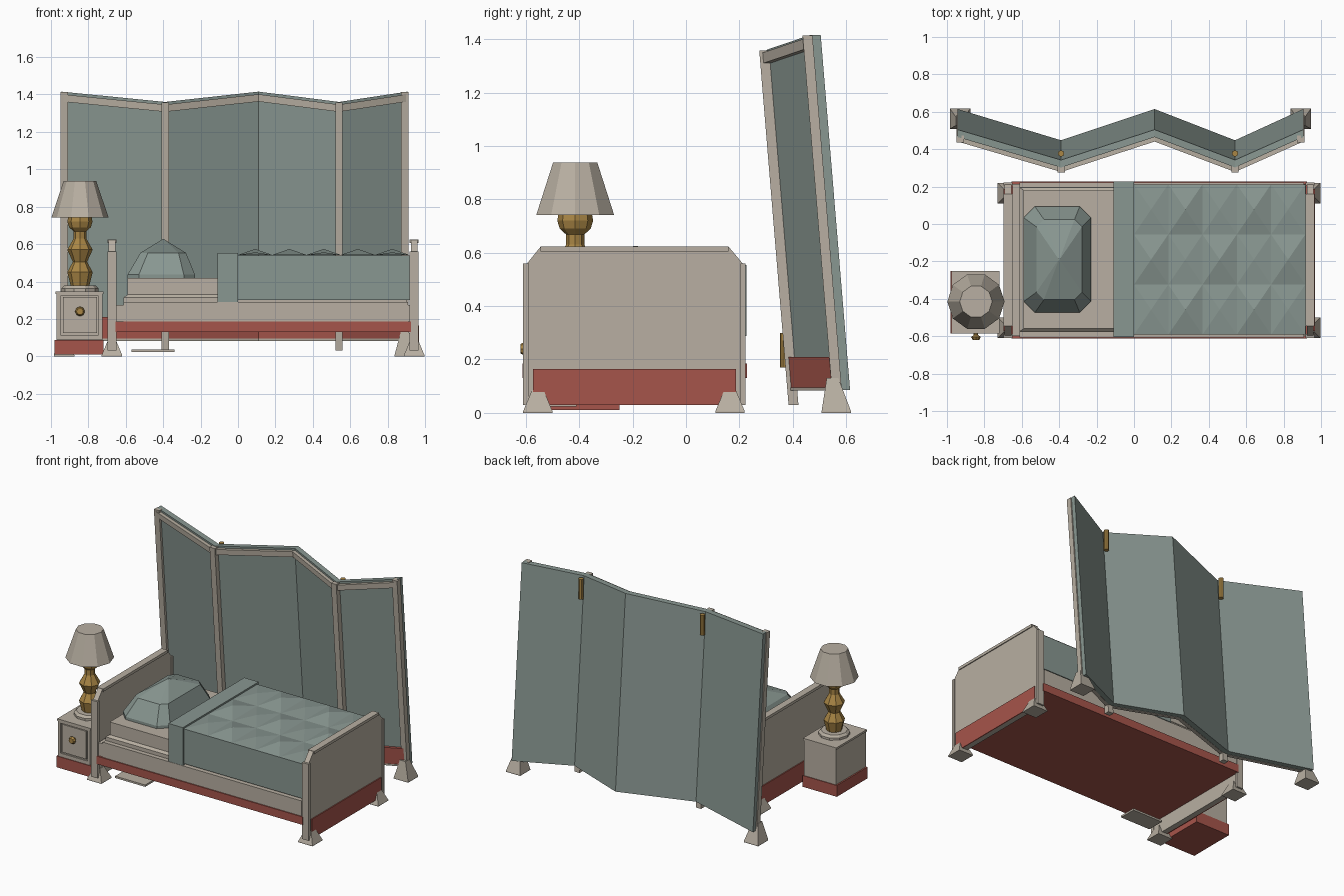
import bpy
import bmesh
from math import cos, sin, pi

cube = bpy.data.objects.get("Cube")
if cube:
    bpy.data.objects.remove(cube)


def material(name, red, green, blue):
    mat = bpy.data.materials.new(name)
    mat.use_nodes = True
    colour = (red, green, blue, 1)
    mat.diffuse_color = colour
    mat.node_tree.nodes["Principled BSDF"].inputs["Base Color"].default_value = colour
    return mat


painted_wood = material("warm grey wood", .48, .43, .36)
fabric = material("sage teal fabric", .25, .31, .285)
trim = material("brick red trim", .38, .09, .07)
brass = material("aged brass", .40, .24, .06)


def build(name, verts, faces, mat):
    """Make a flat-shaded mesh object with outward normals."""
    mesh = bpy.data.meshes.new(name)
    mesh.from_pydata(verts, [], faces)
    bm = bmesh.new()
    bm.from_mesh(mesh)
    bmesh.ops.recalc_face_normals(bm, faces=bm.faces)
    bm.to_mesh(mesh)
    bm.free()
    mesh.materials.append(mat)
    obj = bpy.data.objects.new(name, mesh)
    bpy.context.collection.objects.link(obj)
    return obj


def loft(name, rings, mat):
    """Skin a stack of equal-sized rings and cap both ends."""
    count = len(rings[0])
    verts = [point for ring in rings for point in ring]
    faces = [list(range(count)), list(range(len(verts) - count, len(verts)))]
    for level in range(len(rings) - 1):
        low = level * count
        for i in range(count):
            j = (i + 1) % count
            faces.append([low + i, low + j, low + count + j, low + count + i])
    return build(name, verts, faces, mat)


def rectangle(xs, ys, z):
    return [(xs[0], ys[0], z), (xs[1], ys[0], z), (xs[1], ys[1], z), (xs[0], ys[1], z)]


def box(name, xs, ys, zs, mat):
    return loft(name, [rectangle(xs, ys, z) for z in zs], mat)


def lathe(name, x, y, profile, sides, mat):
    angles = [2 * pi * i / sides for i in range(sides)]
    return loft(name, [[(x + r * cos(a), y + r * sin(a), z) for a in angles]
                       for r, z in profile], mat)


def foot(name, x, y, height, shift=0):
    rings = []
    for half, z, dy in ((.055, 0, 0), (.055, .006, 0), (.022, height, shift)):
        rings.append(rectangle((x - half, x + half), (y + dy - half, y + dy + half), z))
    loft(name, rings, painted_wood)


# Bed ends: chamfered boards with side posts, a top cap, red bands and feet
def bed_end(name, x, outward):
    def span(a, b):
        return sorted((x + outward * a, x + outward * b))
    outline = [(-.595, .03), (-.595, .56), (-.545, .622), (.16, .622), (.212, .56), (.212, .03)]
    loft(name, [[(px, y, z) for y, z in outline] for px in span(-.018, .018)], painted_wood)
    box(name + "_cap", span(-.024, .024), (-.545, .16), (.605, .624), painted_wood)
    box(name + "_band", span(.018, .025), (-.573, .188), (.03, .165), trim)
    for side, y0, y1 in (("front", -.61, -.588), ("back", .205, .222)):
        box(f"{name}_{side}_post", span(-.024, .024), (y0, y1), (.03, .56), painted_wood)
    for side, y in (("front", -.555), ("back", .165)):
        foot(f"{name}_{side}_foot", x, y, .085)


bed_end("headboard", -.674, -1)
bed_end("footboard", .942, 1)

# Bed base and mattress
box("bed_base", (-.655, .924), (-.613, .228), (.13, .185), trim)
box("bed_box", (-.612, .91), (-.606, .221), (.185, .29), painted_wood)
box("bed_ledge", (-.65, .92), (-.6, .215), (.185, .275), painted_wood)
loft("mattress", [rectangle((-.612, .9), (-.575, .195), .29),
                  rectangle((-.612, .9), (-.575, .195), .315),
                  rectangle((-.59, .9), (-.56, .18), .33),
                  rectangle((-.59, .9), (-.56, .18), .418)], painted_wood)
box("bed_step", (-.57, -.34), (-.53, -.41), (.024, .037), painted_wood)

# Quilt: draped box with a tufted top, tufts alternating tall and low
box("quilt_drape", (-.02, .916), (-.592, .212), (.3, .54), fabric)
box("quilt_fold", (-.11, 0), (-.604, .226), (.288, .553), fabric)
columns, rows = 10, 6
tufts = []
for i in range(columns + 1):
    for j in range(rows + 1):
        raised = .002
        if i % 2 and j % 2:
            raised = .034 if (i + j) % 4 == 0 else .016
        tufts.append((.916 * i / columns, -.592 + .804 * j / rows, .54 + raised))
cells = []
for i in range(columns):
    for j in range(rows):
        a = i * (rows + 1) + j
        b, c, d = a + rows + 1, a + rows + 2, a + 1
        # Split each cell along the diagonal through its raised corner
        cells += [(a, b, d), (b, c, d)] if (i + j) % 2 else [(a, b, c), (a, c, d)]
build("quilt_tufting", tufts, cells, fabric)


# Pillow: chamfered rings closing to a peak
def pillow_ring(cx, cy, hx, hy, cut, z):
    corners = [(hx, hy - cut), (hx - cut, hy), (cut - hx, hy), (-hx, hy - cut),
               (-hx, cut - hy), (cut - hx, -hy), (hx - cut, -hy), (hx, cut - hy)]
    return [(cx + x, cy + y, z) for x, y in corners]


loft("pillow", [pillow_ring(-.41, -.19, .18, .284, .06, .418),
                pillow_ring(-.41, -.19, .18, .284, .06, .437),
                pillow_ring(-.4, -.19, .122, .215, .04, .553),
                pillow_ring(-.4, -.19, .004, .004, .001, .626)], fabric)

# Nightstand with a framed drawer
box("nightstand_base", (-.98, -.718), (-.585, -.25), (.01, .088), trim)
box("nightstand_body", (-.97, -.725), (-.575, -.255), (.088, .34), painted_wood)
box("nightstand_top", (-.975, -.72), (-.585, -.25), (.333, .347), painted_wood)
box("drawer_front", (-.936, -.754), (-.584, -.57), (.125, .318), painted_wood)
for label, xs, zs in (("left", (-.745, -.725), (.09, .333)), ("right", (-.97, -.95), (.09, .333)),
                      ("top", (-.95, -.745), (.323, .333)), ("bottom", (-.95, -.745), (.09, .115))):
    box("drawer_frame_" + label, xs, (-.584, -.57), zs, painted_wood)
knob = lathe("drawer_knob", 0, 0, [(.012, 0), (.012, .012), (.026, .022), (.018, .037)], 8, brass)
knob.rotation_euler.x = pi / 2
knob.location = (-.845, -.582, .24)

# Table lamp
lamp = (-.845, -.415)
lathe("lamp_plinth", *lamp, [(.1, .347), (.1, .362), (.085, .378)], 10, painted_wood)
lathe("lamp_stem", *lamp, [(.05, .378), (.068, .45), (.038, .505), (.068, .57), (.034, .63),
                           (.034, .668), (.058, .69), (.067, .72), (.062, .75)], 8, brass)
lathe("lamp_shade", *lamp, [(.153, .742), (.087, .938)], 10, painted_wood)

# Folding screen: leaning zigzag wall, lower at its forward folds
NODES = [(-.943, .44), (-.39, .273), (.11, .44), (.54, .273), (.905, .44)]


def screen_strip(name, start, end, depths, low, high, mat):
    """Leaning prism between two plan points; heights of zero or less hang from the top edge."""
    near, far = depths
    rings = []
    for level in (low, high):
        ring = []
        for (x, y), depth in ((start, near), (end, near), (end, far), (start, far)):
            z = level if level > 0 else 1.36 + .33 * (y - .273) + level
            ring.append((x, y + depth - .0827 * (z - 1.41), z))
        rings.append(ring)
    loft(name, rings, mat)


for number, (start, end) in enumerate(zip(NODES, NODES[1:]), 1):
    screen_strip(f"screen_panel_{number}", start, end, (.025, .065), .085, 0, fabric)
    screen_strip(f"screen_top_beam_{number}", start, end, (0, .026), -.053, -.014, painted_wood)
    screen_strip(f"screen_base_{number}", start, end, (.003, .026), .088, .21, trim)
    screen_strip(f"screen_sill_{number}", start, end, (0, .027), .083, .095, painted_wood)

for label, x, y, bottom in (("right_end", -.93, .44, .1), ("right_fold", -.39, .273, .03),
                            ("left_fold", .54, .273, .03), ("left_end", .892, .44, .1)):
    screen_strip(f"screen_{label}_post", (x - .02, y), (x + .02, y),
                 (-.003, .034), bottom, -.002, painted_wood)
    if "end" in label:
        foot(f"screen_{label}_foot", x, .563, .13, -.014)
    else:
        lathe(f"screen_{label}_upper_hinge", x, .377, [(.017, 1.215), (.017, 1.355)], 8, brass)
        lathe(f"screen_{label}_lower_hinge", x, .364, [(.012, .17), (.012, .3)], 8, brass)
